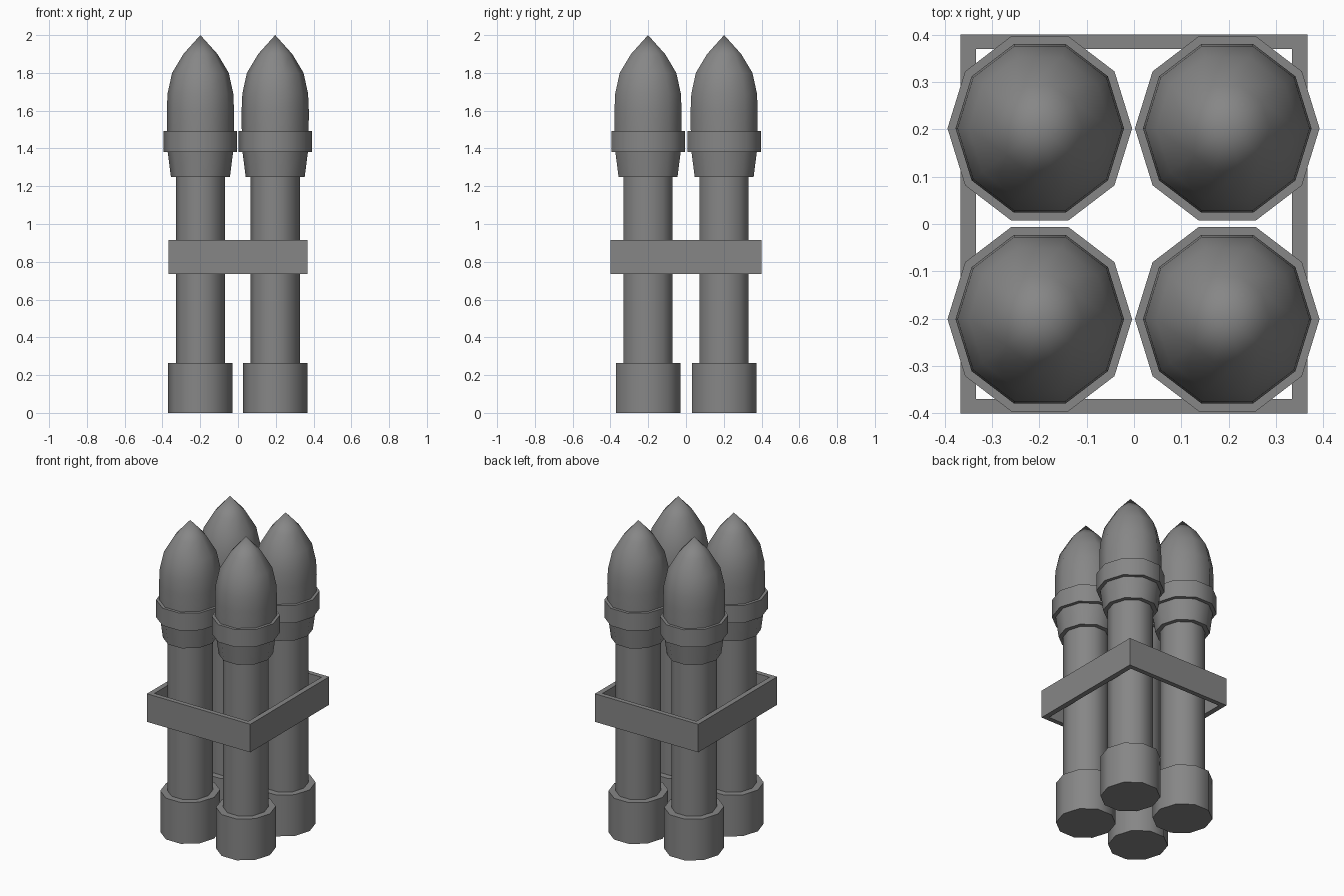
import bpy, bmesh
from math import cos, sin, pi, radians

if "Cube" in bpy.data.objects:
    bpy.data.objects.remove(bpy.data.objects["Cube"])

SIDES = 10
STRETCH_Y = 1.05  # bodies are slightly wider in y

dark = bpy.data.materials.new("dark_metal")
dark.diffuse_color = (0.24, 0.24, 0.24, 1)
dark.use_nodes = True
dark.node_tree.nodes["Principled BSDF"].inputs["Base Color"].default_value = dark.diffuse_color


def make_mesh(name, bm):
    """Finish a mesh: smooth faces, with only the hard rims kept sharp."""
    bmesh.ops.recalc_face_normals(bm, faces=bm.faces)
    me = bpy.data.meshes.new(name)
    bm.to_mesh(me)
    bm.free()
    me.shade_smooth()
    me.set_sharp_from_angle(angle=radians(60))
    me.materials.append(dark)
    return me


def lathe(name, profile):
    """Ten-sided turned solid from (radius, z) points; open ends are capped."""
    bm = bmesh.new()
    rings = []
    for r, z in profile:
        if r == 0:
            rings.append([bm.verts.new((0, 0, z))] * SIDES)
        else:
            rings.append([bm.verts.new((r * cos(2 * pi * i / SIDES),
                                        STRETCH_Y * r * sin(2 * pi * i / SIDES), z))
                          for i in range(SIDES)])
    for a, b in zip(rings, rings[1:]):
        for i in range(SIDES):
            j = (i + 1) % SIDES
            bm.faces.new(list(dict.fromkeys((a[i], a[j], b[j], b[i]))))
    for ring, (r, z) in ((rings[0], profile[0]), (rings[-1], profile[-1])):
        if r > 0:
            bm.faces.new(ring)
    return make_mesh(name, bm)


def place(name, me, x=0, y=0):
    ob = bpy.data.objects.new(name, me)
    ob.location = (x, y, 0)
    bpy.context.collection.objects.link(ob)
    return ob


# Turned parts: wide base with tube, flared collar with ring, pointed nose
parts = {
    "base_and_tube": lathe("base_and_tube", [
        (0.171, 0), (0.171, 0.265), (0.130, 0.265), (0.130, 1.26)]),
    "collar": lathe("collar", [
        (0.156, 1.248), (0.173, 1.38), (0.195, 1.38), (0.195, 1.492), (0.177, 1.492)]),
    "nose": lathe("nose", [
        (0.177, 1.485), (0.178, 1.60), (0.174, 1.69), (0.150, 1.80),
        (0.090, 1.90), (0, 2.0)]),
}

# Four identical rockets in a square
for row, y in (("front", -0.201), ("back", 0.202)):
    for side, x in (("left", -0.199), ("right", 0.197)):
        for part, me in parts.items():
            place(f"{row}_{side}_{part}", me, x, y)

# Rectangular strap around the tubes, open top and bottom
bm = bmesh.new()
loops = []
for hx, hy, z in ((0.367, 0.4, 0.735), (0.367, 0.4, 0.915),
                  (0.334, 0.37, 0.915), (0.334, 0.37, 0.735)):
    loops.append([bm.verts.new((sx * hx, sy * hy, z))
                  for sx, sy in ((-1, -1), (1, -1), (1, 1), (-1, 1))])
for k in range(4):
    a, b = loops[k], loops[(k + 1) % 4]
    for i in range(4):
        j = (i + 1) % 4
        bm.faces.new((a[i], a[j], b[j], b[i]))
place("strap", make_mesh("strap", bm))
